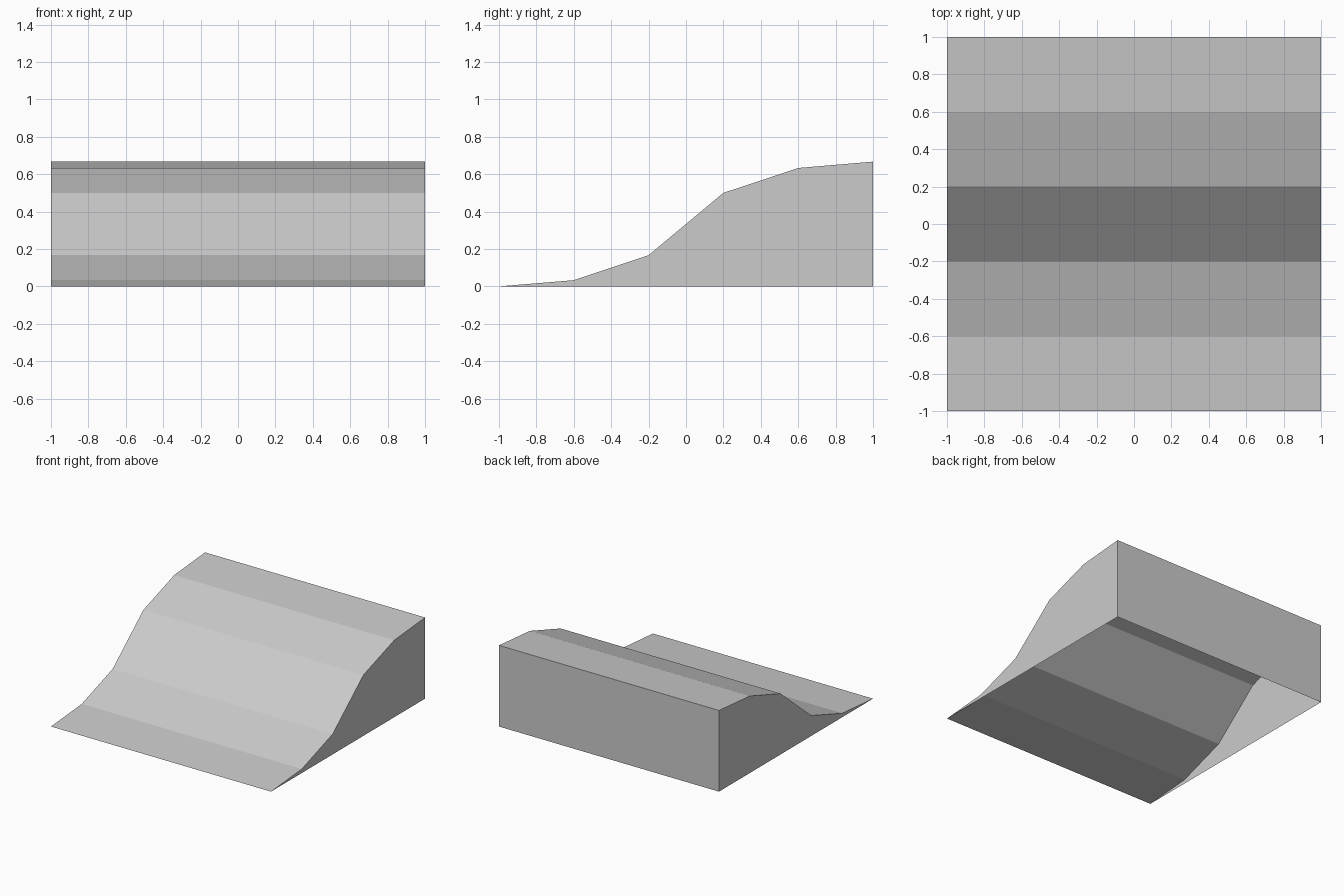
import bpy
import bmesh

cube = bpy.data.objects.get("Cube")
if cube:
    bpy.data.objects.remove(cube, do_unlink=True)

# Plain grey for the whole ramp
grey = bpy.data.materials.new("grey")
grey.use_nodes = True
colour = (0.6, 0.6, 0.6, 1.0)
grey.diffuse_color = colour
grey.node_tree.nodes["Principled BSDF"].inputs["Base Color"].default_value = colour

# S-shaped slope, from the front edge to the top of the back wall (y, z)
SLOPE = [(-1, 0), (-0.6, 0.033), (-0.2, 0.167), (0.2, 0.5), (0.6, 0.633), (1, 0.667)]
OUTLINE = SLOPE + [(1, 0)]

# Side outlines on the right and left
bm = bmesh.new()
near = [bm.verts.new((-1, y, z)) for y, z in OUTLINE]
far = [bm.verts.new((1, y, z)) for y, z in OUTLINE]

# Slope strips and back wall; the underside stays open
for i in range(len(OUTLINE) - 1):
    bm.faces.new((near[i], far[i], far[i + 1], near[i + 1]))

# Side walls
bm.faces.new(near)
bm.faces.new(far[::-1])
bmesh.ops.recalc_face_normals(bm, faces=bm.faces)

mesh = bpy.data.meshes.new("curved_ramp")
bm.to_mesh(mesh)
bm.free()
mesh.materials.append(grey)
ramp = bpy.data.objects.new("curved_ramp", mesh)
bpy.context.collection.objects.link(ramp)
